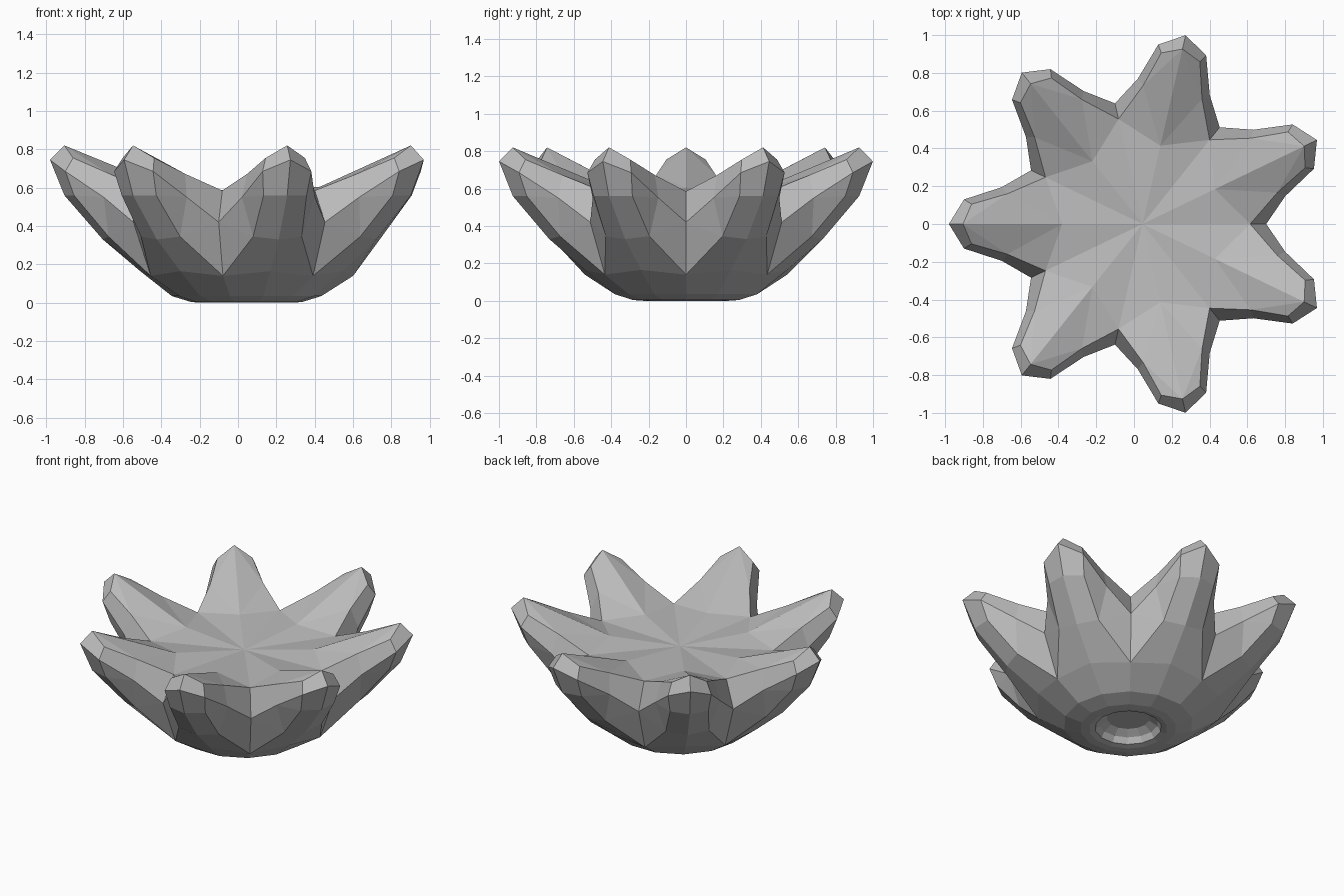
import bpy, bmesh
from math import cos, sin, pi
from mathutils import Vector, Matrix

cube = bpy.data.objects.get("Cube")
if cube:
    bpy.data.objects.remove(cube, do_unlink=True)

PETALS = 7
HALF = pi / PETALS
CENTRE = Vector((0.045, 0, 0))

grey = bpy.data.materials.new("stone_grey")
grey.use_nodes = True
colour = (0.5, 0.5, 0.5, 1)
grey.diffuse_color = colour
grey.node_tree.nodes["Principled BSDF"].inputs["Base Color"].default_value = colour


def valley(r, z):
    """Point on the line between two petals."""
    return (r * cos(HALF), r * sin(HALF), z)


# One half petal: x runs out along the petal, y to its side
P = {
    # inner surface
    "middle": (0, 0, 0.57), "ridge": (0.425, 0, 0.605),
    "tip_in": (0.95, 0, 0.82), "corner_in": (0.905, 0.105, 0.755),
    "side_in": (0.715, 0.16, 0.672), "valley_in": valley(0.57, 0.585),
    # outer rim
    "tip_out": (1.025, 0, 0.745), "corner_out": (0.945, 0.13, 0.685),
    "side_out": (0.745, 0.195, 0.55), "valley_out": valley(0.655, 0.42),
    # outer surface
    "back_high": (0.95, 0, 0.56), "edge_high": (0.9, 0.115, 0.56),
    "back_low": (0.75, 0, 0.33), "edge_low": (0.72, 0.13, 0.345),
}
FACES = [
    "middle ridge valley_in", "ridge side_in valley_in",
    "ridge tip_in side_in", "tip_in corner_in side_in",
    "tip_in tip_out corner_out corner_in",
    "corner_in corner_out side_out side_in",
    "side_in side_out valley_out valley_in",
    "tip_out back_high edge_high corner_out",
    "corner_out edge_high side_out", "edge_high edge_low side_out",
    "side_out edge_low valley_out", "edge_low base_v valley_out",
    "back_high back_low edge_low edge_high",
    "back_low base_p base_v edge_low",
]

# Round base: rings from the petal roots into the hollow foot
RINGS = [(0.555, 0.14), (0.39, 0.035), (0.29, 0.004), (0.235, 0),
         (0.2, 0.008), (0.18, 0.045), (0.13, 0.075)]
P["base_p"] = (0.555, 0, 0.165)
P["base_v"] = valley(*RINGS[0])
for i, (r, z) in enumerate(RINGS[1:], 1):
    P[f"p{i}"], P[f"v{i}"] = (r, 0, z), valley(r, z)
P["p0"], P["v0"] = P["base_p"], P["base_v"]
last = len(RINGS) - 1
FACES += [f"p{i} p{i + 1} v{i + 1} v{i}" for i in range(last)]
P["foot_middle"] = (0, 0, RINGS[-1][1])
FACES.append(f"p{last} foot_middle v{last}")

# Mirror each half petal and repeat it around the bowl
bm = bmesh.new()
for k in range(PETALS):
    turn = Matrix.Rotation(pi + 2 * HALF * k, 3, "Z")
    for side in (1, -1):
        verts = {n: bm.verts.new(turn @ Vector((x, y * side, z)) + CENTRE)
                 for n, (x, y, z) in P.items()}
        for names in FACES:
            bm.faces.new([verts[n] for n in names.split()][::side])
bmesh.ops.remove_doubles(bm, verts=bm.verts, dist=0.0005)
bmesh.ops.recalc_face_normals(bm, faces=bm.faces)

mesh = bpy.data.meshes.new("petal_bowl")
bm.to_mesh(mesh)
bm.free()
mesh.materials.append(grey)
bpy.context.collection.objects.link(bpy.data.objects.new("petal_bowl", mesh))
